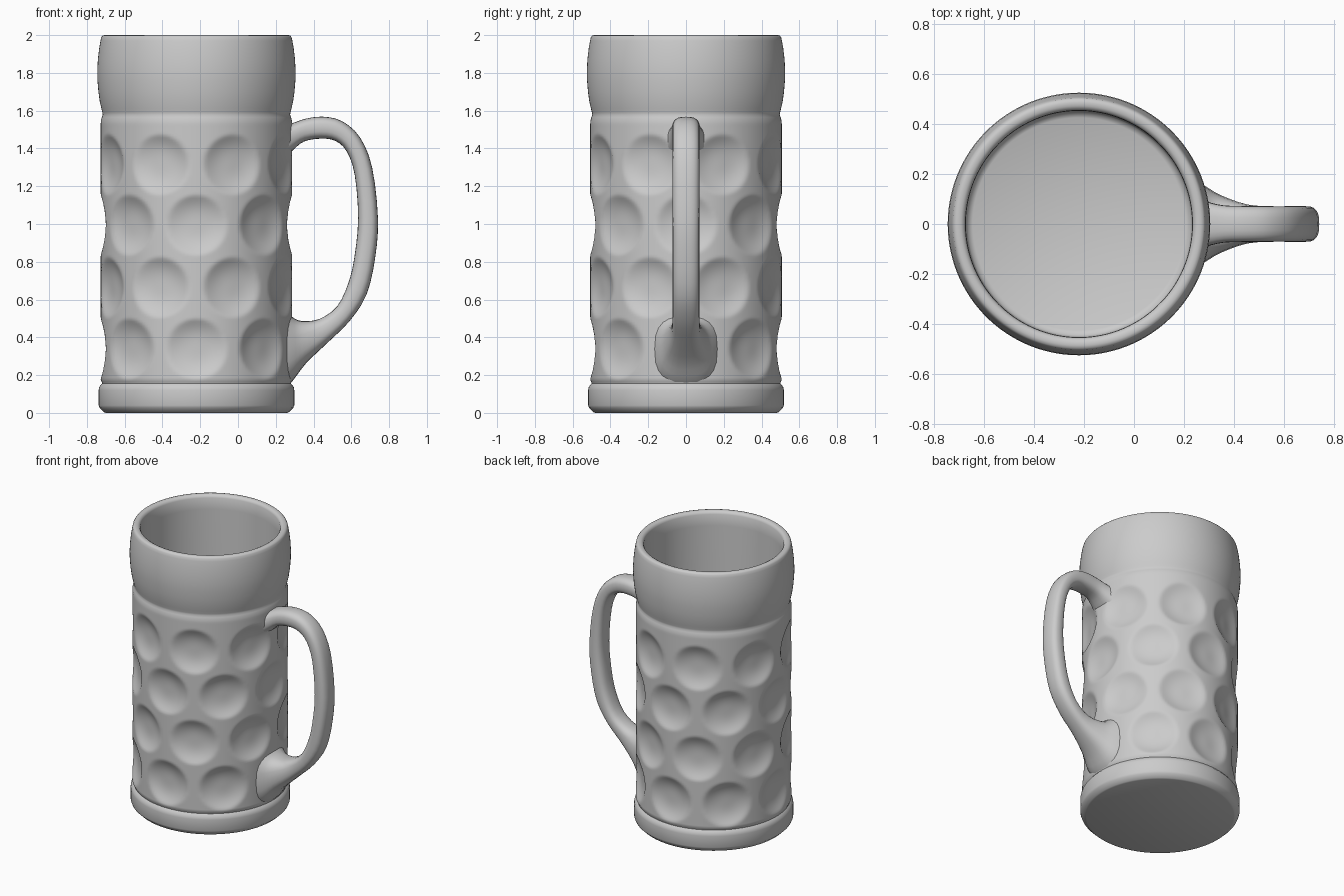
import bpy, bmesh, math

if "Cube" in bpy.data.objects:
    bpy.data.objects.remove(bpy.data.objects["Cube"])

CX = -0.22      # axis of the mug
N = 192         # sides around the mug


def add_mesh(name, verts, faces, angle):
    me = bpy.data.meshes.new(name)
    me.from_pydata(verts, [], faces)
    bm = bmesh.new()
    bm.from_mesh(me)
    bmesh.ops.recalc_face_normals(bm, faces=bm.faces)
    bm.to_mesh(me)
    bm.free()
    ob = bpy.data.objects.new(name, me)
    bpy.context.collection.objects.link(ob)
    bpy.ops.object.select_all(action='DESELECT')
    ob.select_set(True)
    bpy.context.view_layer.objects.active = ob
    bpy.ops.object.shade_smooth_by_angle(angle=math.radians(angle))
    return ob


def loft(name, rings, angle):
    """Bridge equal rings of points and cap both ends."""
    n = len(rings[0])
    verts = [p for r in rings for p in r]
    faces = [(a * n + i, a * n + (i + 1) % n, (a + 1) * n + (i + 1) % n, (a + 1) * n + i)
             for a in range(len(rings) - 1) for i in range(n)]
    faces.append(tuple(range(n))[::-1])
    faces.append(tuple(range((len(rings) - 1) * n, len(rings) * n)))
    return add_mesh(name, verts, faces, angle)


def catmull(pts, steps):
    """Smooth interpolation through the given stations."""
    out = []
    for i in range(len(pts) - 1):
        p0, p1 = pts[max(i - 1, 0)], pts[i]
        p2, p3 = pts[i + 1], pts[min(i + 2, len(pts) - 1)]
        for s in range(steps):
            t = s / steps
            out.append([0.5 * (2 * b + (c - a) * t + (2 * a - 5 * b + 4 * c - d) * t * t
                               + (3 * b - a - 3 * c + d) * t ** 3)
                        for a, b, c, d in zip(p0, p1, p2, p3)])
    out.append(list(pts[-1]))
    return out


# Dimples: four staggered rows of eight, none under the handle foot
dimples = []
for row, z in enumerate((1.315, 0.995, 0.665, 0.34)):
    for k in range(8):
        ang = (k + (0.5 if row % 2 == 0 else 0)) * math.pi / 4
        if not (row == 3 and k == 0):
            dimples.append((ang, z))


def dent(ang, z):
    depth = 0
    for a, dz in dimples:
        if abs(z - dz) < 0.16:
            da = (ang - a + math.pi) % (2 * math.pi) - math.pi
            t = math.hypot(da * 0.5, z - dz) / 0.16
            if t < 1:
                depth += 0.038 * (1 - t ** 3) ** 1.25
    return depth


# Mug body: foot, dimpled wall, bulging lip and hollow inside in one profile
foot = [(0.48, 0), (0.49, 0.004), (0.513, 0.027), (0.518, 0.04), (0.518, 0.12),
        (0.515, 0.137), (0.505, 0.15), (0.499, 0.156), (0.502, 0.165)]
wall = [(0.507, 0.175 + 1.355 * i / 110) for i in range(111)]
lip = [(0.506, 1.545), (0.501, 1.565), (0.496, 1.578), (0.498, 1.59), (0.503, 1.61),
       (0.512, 1.65), (0.519, 1.70), (0.524, 1.76), (0.525, 1.81), (0.522, 1.87),
       (0.515, 1.93), (0.508, 1.97), (0.504, 1.988), (0.497, 1.997), (0.486, 2.0),
       (0.472, 1.999), (0.461, 1.993), (0.454, 1.98)]
inside = [(0.4525, 1.9), (0.4525, 1.0), (0.4525, 0.16), (0.445, 0.135), (0.425, 0.125)]
rings = []
for r, z in foot + wall + lip + inside:
    ring = []
    for i in range(N):
        a = 2 * math.pi * i / N
        q = r - (dent(a, z) if r == 0.507 else 0)
        ring.append((CX + q * math.cos(a), q * math.sin(a), z))
    rings.append(ring)
loft("mug_body", rings, 50)

# Handle stations: outer x, outer z, inner x, inner z, half width
stations = [(0.243, 1.525, 0.243, 1.345, 0.115), (0.285, 1.533, 0.29, 1.39, 0.092),
            (0.36, 1.558, 0.35, 1.437, 0.075), (0.45, 1.568, 0.44, 1.452, 0.072),
            (0.55, 1.545, 0.515, 1.44, 0.071), (0.645, 1.46, 0.575, 1.385, 0.071),
            (0.71, 1.30, 0.618, 1.26, 0.071), (0.741, 1.03, 0.636, 1.03, 0.071),
            (0.726, 0.82, 0.617, 0.83, 0.071), (0.68, 0.625, 0.585, 0.69, 0.071),
            (0.59, 0.485, 0.525, 0.565, 0.071), (0.475, 0.372, 0.43, 0.497, 0.078),
            (0.36, 0.262, 0.335, 0.487, 0.115), (0.29, 0.17, 0.285, 0.51, 0.15),
            (0.243, 0.13, 0.243, 0.55, 0.175)]
rings = []
for ox, oz, ix, iz, w in catmull(stations, 3):
    ring = []
    for i in range(24):
        a = 2 * math.pi * i / 24
        c, s = (math.copysign(abs(f(a)) ** 0.75, f(a)) for f in (math.cos, math.sin))
        ring.append(((ox + ix) / 2 + c * (ox - ix) / 2, w * s, (oz + iz) / 2 + c * (oz - iz) / 2))
    rings.append(ring)
loft("handle", rings, 60)
